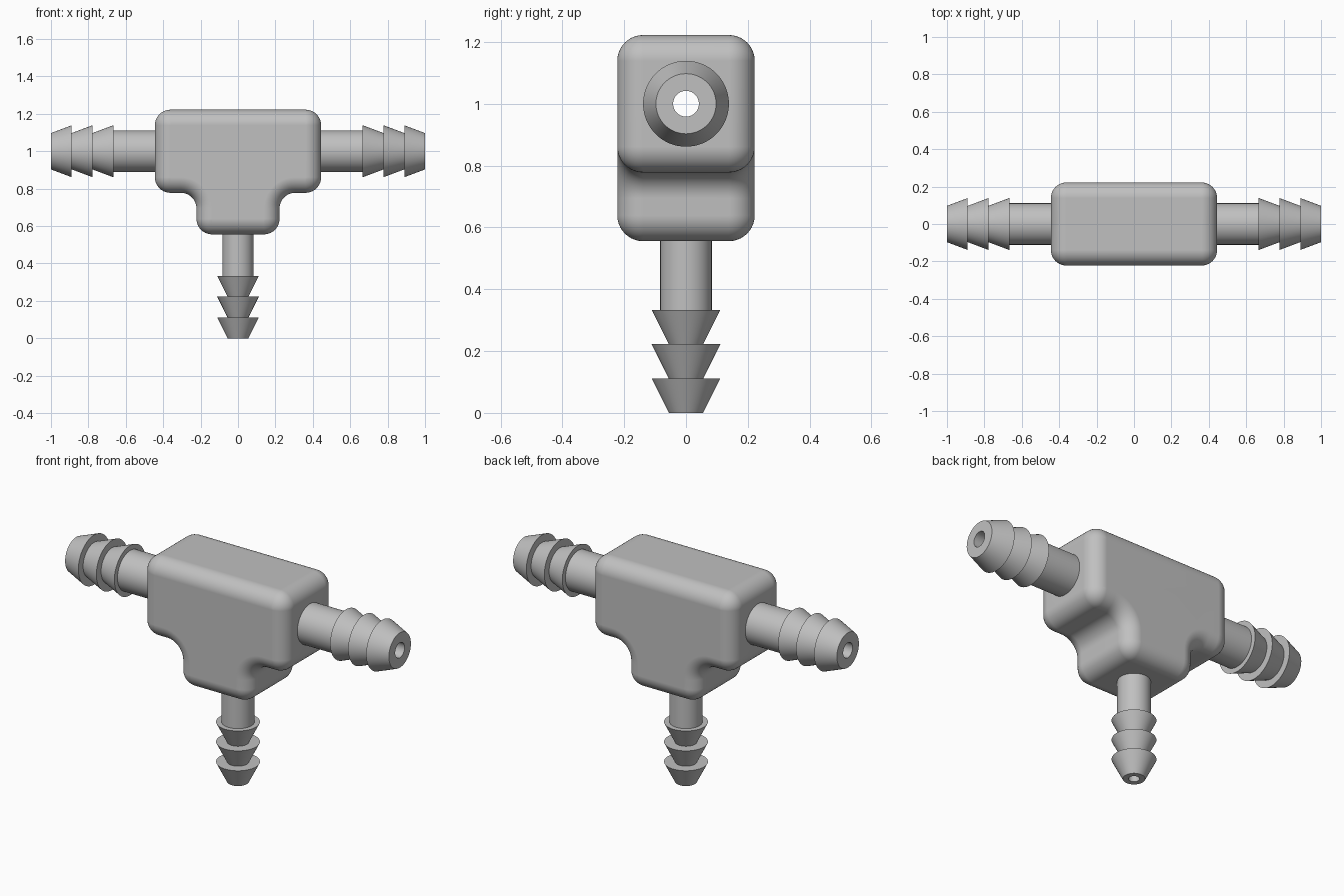
import bpy, bmesh
from math import pi, cos, sin
from mathutils import Matrix, Vector

cube = bpy.data.objects.get("Cube")
if cube:
    bpy.data.objects.remove(cube)

U = 1 / 9            # design module: every size is a multiple of it
R = 0.75 * U         # fillet radius of the body
AXIS_Z = 9 * U       # height of the through bore
SIDES = 64
STEPS = 10

grey = bpy.data.materials.new("grey plastic")
grey.use_nodes = True
colour = (0.527, 0.527, 0.527, 1)
grey.diffuse_color = colour
grey.node_tree.nodes["Principled BSDF"].inputs["Base Color"].default_value = colour


def make_object(name, bm):
    bmesh.ops.recalc_face_normals(bm, faces=bm.faces)
    mesh = bpy.data.meshes.new(name)
    bm.to_mesh(mesh)
    bm.free()
    mesh.materials.append(grey)
    obj = bpy.data.objects.new(name, mesh)
    bpy.context.collection.objects.link(obj)
    return obj


def smooth(obj):
    bpy.ops.object.select_all(action="DESELECT")
    obj.select_set(True)
    bpy.context.view_layer.objects.active = obj
    bpy.ops.object.shade_smooth_by_angle(angle=pi / 6)
    mod = obj.modifiers.new("flat face normals", "WEIGHTED_NORMAL")
    mod.keep_sharp = True


def bridge(bm, rings, closed=False):
    pairs = list(zip(rings, rings[1:]))
    if closed:
        pairs.append((rings[-1], rings[0]))
    for a, b in pairs:
        for i in range(len(a)):
            j = (i + 1) % len(a)
            bm.faces.new((a[i], a[j], b[j], b[i]))


def lathe(name, profile, direction, closed=True):
    """Revolve (distance, radius) points about an axis through the bore centre."""
    turn = Vector((0, 0, 1)).rotation_difference(Vector(direction)).to_matrix().to_4x4()
    place = Matrix.Translation((0, 0, AXIS_Z)) @ turn
    bm = bmesh.new()
    rings = [[bm.verts.new(place @ Vector((r * cos(2 * pi * i / SIDES),
                                           r * sin(2 * pi * i / SIDES), d)))
              for i in range(SIDES)] for d, r in profile]
    bridge(bm, rings, closed)
    if not closed:
        bm.faces.new(rings[0])
        bm.faces.new(rings[-1])
    return make_object(name, bm)


def outline(d):
    """Rounded T outline, moved inward by d."""
    corners = [((2 * U - R, 5 * U + R), -pi / 2, 0, R - d),
               ((2 * U + R, 7 * U - R), pi, pi / 2, R + d),
               ((4 * U - R, 7 * U + R), -pi / 2, 0, R - d),
               ((4 * U - R, 11 * U - R), 0, pi / 2, R - d)]
    half = []
    for (cx, cz), start, end, radius in corners:
        for i in range(STEPS + 1):
            a = start + (end - start) * i / STEPS
            half.append((cx + radius * cos(a), cz + radius * sin(a)))
    return half + [(-x, z) for x, z in reversed(half)]


# Body: T block with a rolled edge at front and back
angles = [pi / 2 * i / STEPS for i in range(STEPS + 1)]
layers = [(2 * U - R + R * sin(t), R * (1 - cos(t))) for t in angles]
layers = [(-y, d) for y, d in reversed(layers)] + layers
bm = bmesh.new()
bridge(bm, [[bm.verts.new((x, y, z)) for x, z in outline(d)] for y, d in layers])
bmesh.ops.remove_doubles(bm, verts=bm.verts, dist=1e-5)
bmesh.ops.holes_fill(bm, edges=[e for e in bm.edges if e.is_boundary], sides=0)
body = make_object("tee_body", bm)

# Bores cut through the body
SIDE_BORE, STEM_BORE = 0.375 * U, 0.25 * U
cutters = [lathe("side_bore_cutter", [(-5 * U, SIDE_BORE), (5 * U, SIDE_BORE)], (1, 0, 0), False),
           lathe("stem_bore_cutter", [(0, STEM_BORE), (5 * U, STEM_BORE)], (0, 0, -1), False)]
for cutter in cutters:
    cutter.hide_render = True
    mod = body.modifiers.new("bore", "BOOLEAN")
    mod.operation, mod.solver, mod.object = "DIFFERENCE", "EXACT", cutter
bpy.context.view_layer.update()
cut = bpy.data.meshes.new_from_object(body.evaluated_get(bpy.context.evaluated_depsgraph_get()))
body.modifiers.clear()
body.data = cut
for cutter in cutters:
    bpy.data.objects.remove(cutter)
smooth(body)


# Hose barbs: a plain tube ending in three tapered teeth
def hose_barb(name, direction, tube, tooth, tip, bore):
    profile = [(4 * U, bore), (4 * U, tube), (6 * U, tube)]
    for k in range(6, 9):
        profile += [(k * U, tooth), ((k + 1) * U, tip)]
    profile.append((9 * U, bore))
    smooth(lathe(name, profile, direction))


for side, sign in (("left", 1), ("right", -1)):
    hose_barb(side + "_hose_barb", (sign, 0, 0), U, 1.25 * U, 0.875 * U, SIDE_BORE)
hose_barb("bottom_hose_barb", (0, 0, -1), 0.75 * U, U, 0.5 * U, STEM_BORE)
